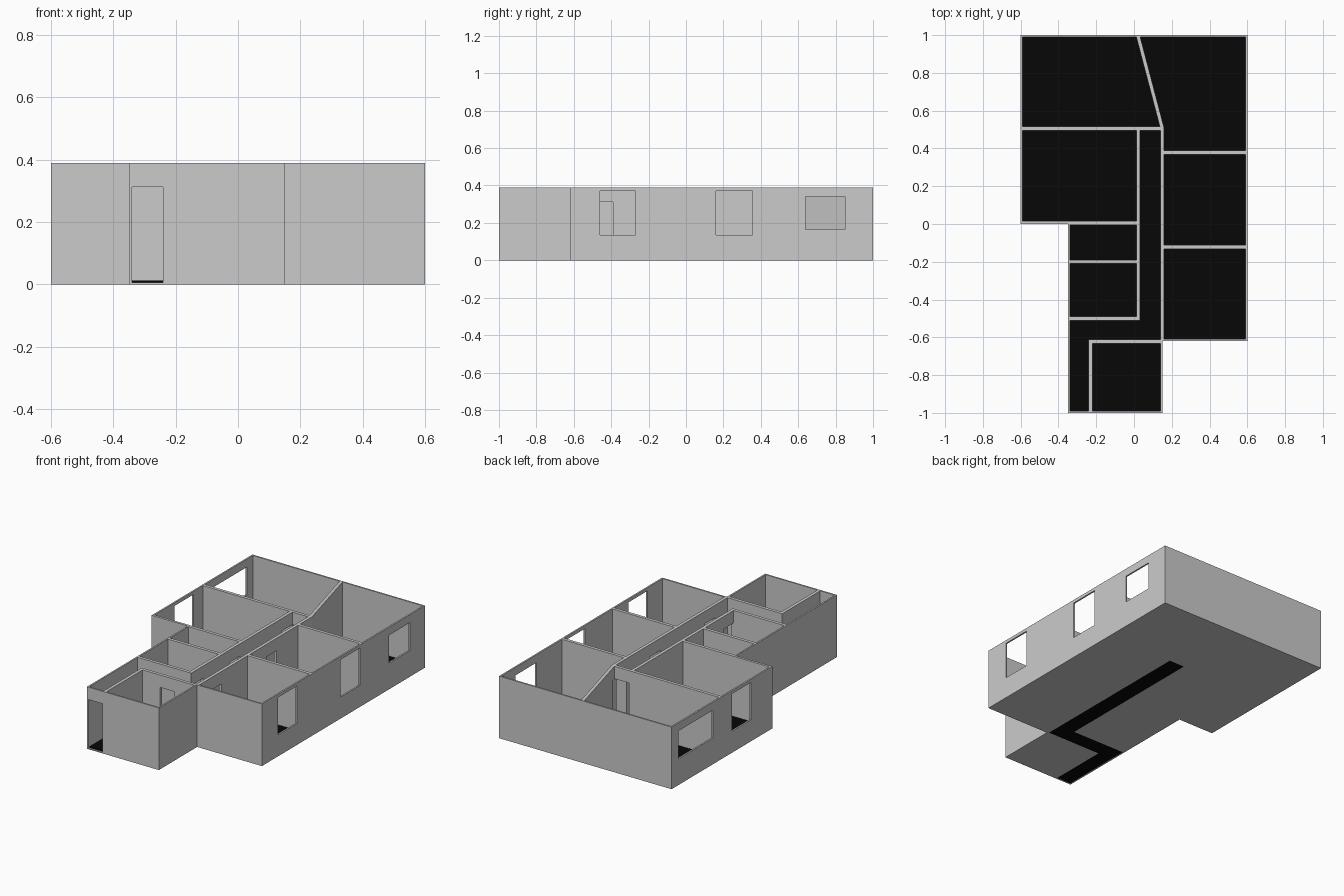
import bpy, bmesh
from mathutils import Vector

if "Cube" in bpy.data.objects:
    bpy.data.objects.remove(bpy.data.objects["Cube"])

H = 0.39        # wall height
T = 0.01        # half thickness of inner walls
FLOOR = 0.012   # floor top
DOOR_Z = (0.006, 0.312)
WIN_TALL = (0.135, 0.37)
WIN_LOW = (0.165, 0.34)


def rect(x0, x1, y0, y1):
    return [(x0, y0), (x1, y0), (x1, y1), (x0, y1)]


def inset(poly, d):
    """Shrink a counter-clockwise outline by d."""
    pts = [Vector(p) for p in poly]
    out = []
    for i, p in enumerate(pts):
        a = (p - pts[i - 1]).normalized()
        b = (pts[(i + 1) % len(pts)] - p).normalized()
        na, nb = Vector((-a.y, a.x)), Vector((-b.y, b.x))
        out.append(tuple(p + (na + nb) * d / (1 + na.dot(nb))))
    return out


def prisms(name, items, mat=None):
    """One object made of upright prisms: (outline, z0, z1)."""
    bm = bmesh.new()
    for poly, z0, z1 in items:
        face = bm.faces.new([bm.verts.new((x, y, z0)) for x, y in poly])
        ext = bmesh.ops.extrude_face_region(bm, geom=[face])
        verts = [g for g in ext["geom"] if isinstance(g, bmesh.types.BMVert)]
        bmesh.ops.translate(bm, verts=verts, vec=(0, 0, z1 - z0))
    bmesh.ops.recalc_face_normals(bm, faces=bm.faces)
    me = bpy.data.meshes.new(name)
    bm.to_mesh(me)
    bm.free()
    ob = bpy.data.objects.new(name, me)
    bpy.context.collection.objects.link(ob)
    if mat:
        me.materials.append(mat)
    return ob


def cut(ob, cutter):
    cutter.hide_render = True
    m = ob.modifiers.new("cut", "BOOLEAN")
    m.operation, m.solver, m.object = "DIFFERENCE", "EXACT", cutter
    bpy.context.view_layer.objects.active = ob
    bpy.ops.object.modifier_apply(modifier=m.name)
    bpy.data.objects.remove(cutter)


# Floor plan, all outlines counter-clockwise
outline = [(-.6, 1), (-.6, 0), (-.35, 0), (-.35, -1), (.15, -1),
           (.15, -.62), (.6, -.62), (.6, 1)]
rooms = {
    "back_left_room": [(-.6, .505), (.15, .505), (.02, 1), (-.6, 1)],
    "back_right_room": [(.15, .378), (.6, .378), (.6, 1), (.02, 1), (.15, .505)],
    "left_room": rect(-.6, .022, .005, .505),
    "small_room": rect(-.35, .022, -.2, .005),
    "bath_room": rect(-.35, .022, -.5, -.2),
    "front_room": rect(-.23, .15, -1, -.622),
    "right_room": rect(.15, .6, -.122, .378),
    "front_right_room": rect(.15, .6, -.62, -.122),
}
corridor = [(-.35, -1), (-.23, -1), (-.23, -.622), (.15, -.622), (.15, .505),
            (.022, .505), (.022, -.5), (-.35, -.5)]

# Walls with the rooms hollowed out
walls = prisms("walls", [(outline, 0, H)])
spaces = list(rooms.values()) + [corridor]
cut(walls, prisms("room_cutter", [(inset(p, T), -.1, H + .1) for p in spaces]))

# Door and window openings
D = .03
doors = [rect(-.34, -.24, -1 - D, -1 + D),       # entrance
         rect(-.1, 0, -.622 - D, -.622 + D),     # front room
         rect(.037, .137, .505 - D, .505 + D)]   # back left room
doors += [rect(x - D, x + D, y, y + .1) for x, y in
          [(.022, -.49), (.022, -.125), (.022, .39),
           (.15, -.49), (.15, .055), (.15, .392)]]
windows = [(.6, -.46, -.27, WIN_TALL), (.6, .16, .355, WIN_TALL),
           (.6, .64, .85, WIN_LOW), (-.6, .21, .4, WIN_TALL),
           (-.6, .59, .93, WIN_LOW)]
openings = [(p, *DOOR_Z) for p in doors]
openings += [(rect(x - D, x + D, a, b), *z) for x, a, b, z in windows]
# back-of-corridor doors meet in one corner, so cut each one on its own
for item in openings:
    cut(walls, prisms("opening_cutter", [item]))

# Floors: grey base with black finish, solid black in the corridor
black = bpy.data.materials.new("floor_black")
black.diffuse_color = (.002, .002, .002, 1)
black.use_nodes = True
black.node_tree.nodes["Principled BSDF"].inputs["Base Color"].default_value = black.diffuse_color
for name, poly in rooms.items():
    p = inset(poly, T)
    prisms(name + "_base", [(p, 0, .01)])
    prisms(name + "_floor", [(p, .01, FLOOR)], black)
prisms("corridor_floor", [(inset(corridor, T), 0, FLOOR)], black)
